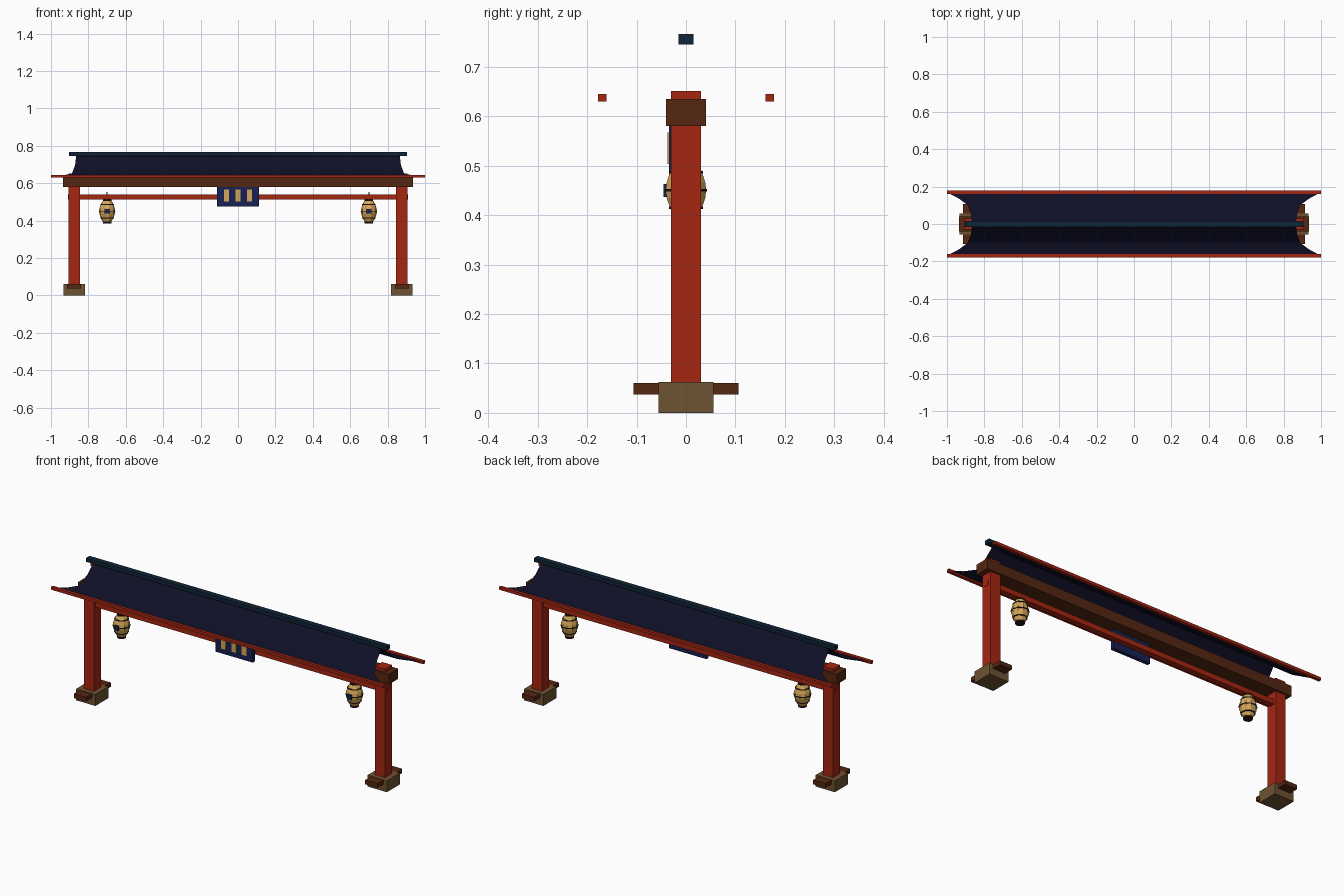
import bpy, bmesh, math

if "Cube" in bpy.data.objects:
    bpy.data.objects.remove(bpy.data.objects["Cube"])


def mat(name, rgb):
    m = bpy.data.materials.new(name)
    m.diffuse_color = (*rgb, 1)
    m.use_nodes = True
    m.node_tree.nodes["Principled BSDF"].inputs["Base Color"].default_value = m.diffuse_color
    return m


RED = mat("red_paint", (0.38, 0.019, 0.006))
WOOD = mat("dark_wood", (0.09, 0.02, 0.006))
STONE = mat("tan_stone", (0.155, 0.085, 0.032))
ROOF = mat("roof_navy", (0.005, 0.005, 0.02))
RIDGE = mat("ridge_teal", (0.005, 0.018, 0.038))
BLUE = mat("plaque_blue", (0.008, 0.015, 0.085))
GOLD = mat("pale_gold", (0.68, 0.39, 0.10))
BLACK = mat("black_trim", (0.012, 0.007, 0.005))


def finish(name, bm, m):
    me = bpy.data.meshes.new(name)
    bm.to_mesh(me)
    bm.free()
    me.materials.append(m)
    ob = bpy.data.objects.new(name, me)
    bpy.context.collection.objects.link(ob)
    return ob


def box(name, x, y, z, m):
    """Box from (min, max) ranges on each axis."""
    bm = bmesh.new()
    bmesh.ops.create_cube(bm, size=1)
    for v in bm.verts:
        v.co = [(r[0] + r[1]) / 2 + c * (r[1] - r[0]) for r, c in zip((x, y, z), v.co)]
    return finish(name, bm, m)


def lathe(name, x, profile, m, sides=10):
    """Closed turned shape around a vertical axis at (x, 0)."""
    bm = bmesh.new()
    rings = [[bm.verts.new((x + r * math.cos(2 * math.pi * i / sides),
                            r * math.sin(2 * math.pi * i / sides), z))
              for i in range(sides)] for r, z in profile]
    for a, b in zip(rings, rings[1:]):
        for i in range(sides):
            j = (i + 1) % sides
            bm.faces.new((a[i], a[j], b[j], b[i]))
    bm.faces.new(rings[0][::-1])
    bm.faces.new(rings[-1])
    return finish(name, bm, m)


# Posts, stone bases and cross feet
for s, side in ((-1, "left"), (1, "right")):
    px = s * 0.876
    box(side + "_post", (px - 0.03, px + 0.03), (-0.03, 0.03), (0.03, 0.651), RED)
    box(side + "_base", (px - 0.058, px + 0.058), (-0.056, 0.056), (0, 0.062), STONE)
    box(side + "_foot", (px - 0.037, px + 0.037), (-0.106, 0.106), (0.037, 0.06), WOOD)

# Main beam and tie rail
box("main_beam", (-0.935, 0.935), (-0.04, 0.04), (0.58, 0.635), WOOD)
box("tie_rail", (-0.908, 0.908), (-0.015, 0.015), (0.514, 0.541), RED)

# Roof: thin curved slopes, flaring towards the eaves (half length, y, z)
slope = [(0.865, 0.0, 0.75), (0.871, 0.05, 0.696), (0.888, 0.10, 0.652),
         (0.935, 0.135, 0.642), (1.0, 0.17, 0.637)]
for s, side in ((-1, "front"), (1, "back")):
    bm = bmesh.new()
    rows = [[bm.verts.new((k * x, s * y, z)) for k in (-1, 1)] for x, y, z in slope]
    for a, b in zip(rows, rows[1:]):
        f = (a[0], b[0], b[1], a[1])
        bm.faces.new(f if s < 0 else f[::-1])
    finish(side + "_roof_slope", bm, ROOF)
    ey = s * 0.1695
    box(side + "_eave_bar", (-1, 1), (ey - 0.0085, ey + 0.0085), (0.63, 0.645), RED)
box("ridge_bar", (-0.903, 0.903), (-0.015, 0.015), (0.745, 0.766), RIDGE)

# Hanging plaque with three plain strips
box("plaque", (-0.112, 0.112), (-0.034, -0.015), (0.476, 0.582), BLUE)
for i in (-1, 0, 1):
    cx = i * 0.062
    box("plaque_strip", (cx - 0.014, cx + 0.014), (-0.037, -0.033), (0.503, 0.567), GOLD)

# Lanterns: faceted body, dark hoops, end caps, hanger and front patch
body = [(0.024, 0.395), (0.034, 0.415), (0.041, 0.435), (0.043, 0.45),
        (0.041, 0.466), (0.034, 0.487), (0.024, 0.506)]
for s, side in ((-1, "left"), (1, "right")):
    lx = s * 0.70
    lathe(side + "_lantern_body", lx, body, GOLD)
    for r, z in ((0.036, 0.415), (0.0445, 0.45), (0.036, 0.487)):
        lathe(side + "_lantern_hoop", lx, [(r, z - 0.0025), (r, z + 0.0025)], BLACK)
    lathe(side + "_lantern_bottom_cap", lx, [(0.023, 0.384), (0.023, 0.396)], BLACK)
    lathe(side + "_lantern_top_cap", lx, [(0.023, 0.505), (0.023, 0.515)], BLACK)
    lathe(side + "_lantern_hanger", lx, [(0.004, 0.51), (0.003, 0.552)], BLACK, 6)
    box(side + "_lantern_patch", (lx - 0.012, lx + 0.012), (-0.0455, -0.037),
        (0.437, 0.463), BLUE)
